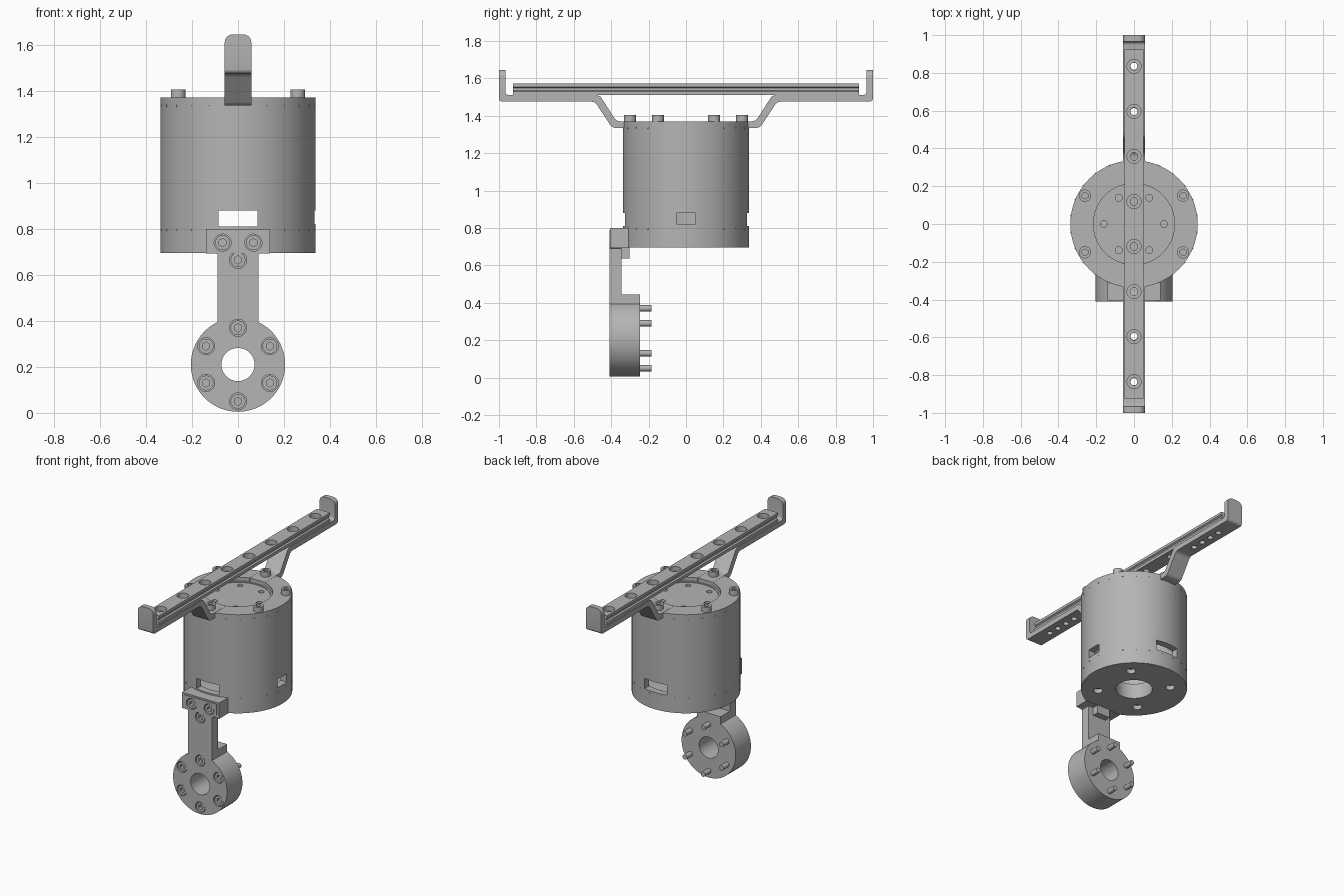
import bpy, bmesh, math
from mathutils import Matrix, Vector

if "Cube" in bpy.data.objects:
    bpy.data.objects.remove(bpy.data.objects["Cube"])

GREY = (0.46, 0.46, 0.46, 1)
metal = bpy.data.materials.new("grey metal")
metal.use_nodes = True
metal.diffuse_color = GREY
metal.node_tree.nodes["Principled BSDF"].inputs["Base Color"].default_value = GREY

AXES = {"x": Matrix.Rotation(math.pi / 2, 4, "Y"),
        "y": Matrix.Rotation(-math.pi / 2, 4, "X"),
        "z": Matrix.Identity(4)}
SIX = [math.radians(30 + 60 * i) for i in range(6)]


def finish(name, bm):
    bmesh.ops.recalc_face_normals(bm, faces=bm.faces)
    mesh = bpy.data.meshes.new(name)
    bm.to_mesh(mesh)
    bm.free()
    mesh.materials.append(metal)
    obj = bpy.data.objects.new(name, mesh)
    bpy.context.collection.objects.link(obj)
    return obj


def smooth(obj):
    obj.data.polygons.foreach_set("use_smooth", [True] * len(obj.data.polygons))
    obj.data.set_sharp_from_angle(angle=math.radians(30))
    return obj


def add_cyl(bm, r, depth, centre, axis="z", sides=32):
    bmesh.ops.create_cone(bm, cap_ends=True, segments=sides, radius1=r, radius2=r,
                          depth=depth, matrix=Matrix.Translation(centre) @ AXES[axis])


def add_box(bm, lo, hi):
    lo, hi = Vector(lo), Vector(hi)
    bmesh.ops.create_cube(bm, size=1, matrix=Matrix.Translation((lo + hi) / 2)
                          @ Matrix.Diagonal((*(hi - lo), 1)))


def box(name, lo, hi):
    bm = bmesh.new()
    add_box(bm, lo, hi)
    return finish(name, bm)


def prism(points, a, b, place):
    """Extrude a 2D outline from a to b; place(u, v, t) gives the 3D point."""
    bm = bmesh.new()
    face = bm.faces.new([bm.verts.new(place(u, v, a)) for u, v in points])
    new = bmesh.ops.extrude_face_region(bm, geom=[face])["geom"]
    shift = Vector(place(0, 0, b)) - Vector(place(0, 0, a))
    bmesh.ops.translate(bm, vec=shift, verts=[g for g in new if isinstance(g, bmesh.types.BMVert)])
    return bm


def cut(obj, bm):
    cutter = finish("cutter", bm)
    cutter.hide_render = True
    mod = obj.modifiers.new("cut", "BOOLEAN")
    mod.operation, mod.solver, mod.object = "DIFFERENCE", "EXACT", cutter
    bpy.context.view_layer.objects.active = obj
    bpy.ops.object.modifier_apply(modifier=mod.name)
    bpy.data.objects.remove(cutter)


def copy(obj, name, location, rotation=(0, 0, 0)):
    dup = bpy.data.objects.new(name, obj.data)
    dup.location, dup.rotation_euler = location, rotation
    bpy.context.collection.objects.link(dup)
    return dup


# Hollow drum with a recessed lid and open bottom bore
profile = [(0.117, 0.695), (0.337, 0.695), (0.337, 1.37), (0.215, 1.37), (0.215, 1.345),
           (0.202, 1.345), (0.202, 1.34), (0, 1.34), (0, 1.29), (0.29, 1.29),
           (0.29, 0.8), (0.117, 0.8)]
bm = bmesh.new()
ring = [bm.verts.new((r, 0, z)) for r, z in profile]
edges = [bm.edges.new((ring[i - 1], v)) for i, v in enumerate(ring) if i != 8]
bmesh.ops.spin(bm, geom=ring + edges, axis=(0, 0, 1), cent=(0, 0, 0),
               angle=math.tau, steps=72, use_duplicate=False)
bmesh.ops.remove_doubles(bm, verts=bm.verts, dist=0.0005)
drum = finish("drum", bm)

# Drum windows, arm slots, lid holes and bottom mounting holes
bm = bmesh.new()
add_box(bm, (-0.085, -0.5, 0.81), (0.085, 0.5, 0.88))
cut(drum, bm)
bm = bmesh.new()
add_box(bm, (0.1, -0.05, 0.822), (0.5, 0.05, 0.88))
for s in (-1, 1):
    add_box(bm, (-0.059, min(s * 0.19, s * 0.4), 1.343), (0.059, max(s * 0.19, s * 0.4), 1.42))
for a in SIX:
    add_cyl(bm, 0.018, 0.04, (0.16 * math.sin(a), 0.16 * math.cos(a), 1.34), sides=20)
for i in range(4):
    a = math.radians(45 + 90 * i)
    add_cyl(bm, 0.03, 0.06, (0.23 * math.cos(a), 0.23 * math.sin(a), 0.695), sides=24)
cut(drum, bm)
smooth(drum)

# Rows of tiny rivets around the drum
bm = bmesh.new()
add_cyl(bm, 0.005, 0.006, (0, 0, 0), "x", 8)
rivet = finish("rivet", bm)
for z in (0.795, 1.335):
    for i in range(24):
        a = math.tau * (i + 0.5) / 24
        copy(rivet, "rivet", (0.336 * math.cos(a), 0.336 * math.sin(a), z), (0, 0, a))
bpy.data.objects.remove(rivet)

# Socket screw, reused everywhere
bm = bmesh.new()
add_cyl(bm, 0.032, 0.035, (0, 0, 0.0175))
screw = finish("screw", bm)
bm = bmesh.new()
add_cyl(bm, 0.018, 0.04, (0, 0, 0.035), sides=6)
cut(screw, bm)
smooth(screw)
for a in SIX:
    copy(screw, "lid_screw", (0.3 * math.cos(a), 0.3 * math.sin(a), 1.37))

# Bent strip arms that carry the rail
strip = [(0.21, 1.335), (0.395, 1.335), (0.487, 1.475), (1, 1.475), (1, 1.645), (0.965, 1.645),
         (0.965, 1.51), (0.462, 1.51), (0.372, 1.37), (0.21, 1.37)]
bm = prism(strip, -0.058, 0.058, lambda u, v, t: (t, u, v))


def along(e, i):
    d = (e.verts[0].co - e.verts[1].co).normalized()
    return abs(d[i]) > 0.99


bends = [e for e in bm.edges if along(e, 0) and 0.22 < e.verts[0].co.y and e.verts[0].co.z < 1.6]
bmesh.ops.bevel(bm, geom=bends, offset=0.018, segments=4, affect="EDGES", profile=0.5)
tips = [e for e in bm.edges if along(e, 1) and e.verts[0].co.z > 1.64]
bmesh.ops.bevel(bm, geom=tips, offset=0.035, segments=6, affect="EDGES", profile=0.5)
arm = finish("back_arm", bm)
bm = bmesh.new()
for i in range(4):
    add_cyl(bm, 0.019, 0.2, (0, 0.595 + 0.08 * i, 1.5), sides=20)
cut(arm, bm)
smooth(arm)
copy(arm, "front_arm", (0, 0, 0), (0, 0, math.pi))

# Grooved guide rail with counterbored holes
side = [(0.05, 1.51), (0.05, 1.53), (0.04, 1.536), (0.04, 1.547), (0.05, 1.553), (0.05, 1.572)]
outline = side + [(-x, z) for x, z in reversed(side)]
rail = finish("rail", prism(outline, -0.925, 0.925, lambda u, v, t: (u, t, v)))
for r, z in ((0.037, 1.6), (0.02, 1.5)):
    bm = bmesh.new()
    for i in range(8):
        add_cyl(bm, r, 0.12, (0, 0.2385 * (i - 3.5), z), sides=24)
    cut(rail, bm)
smooth(rail)

# Hanging leg: a round flange with a neck, built as a front plate and a thicker back
FLANGE_Z, FLANGE_R, NECK = 0.21, 0.205, 0.09


def keyhole(head):
    start = math.asin(NECK / FLANGE_R)
    steps = 56
    arc = []
    for i in range(steps + 1):
        a = start + (math.tau - 2 * start) * i / steps
        arc.append((FLANGE_R * math.sin(a), FLANGE_Z + FLANGE_R * math.cos(a)))
    return head + arc + [(-x, z) for x, z in reversed(head)]


def to_y(u, v, t):
    return (u, t, v)


head = [(0.125, 0.79), (0.125, 0.715), (0.11, 0.7), (NECK, 0.69)]
plate = finish("leg_plate", prism(keyhole(head), -0.41, -0.345, to_y))
back = finish("flange_back", prism(keyhole([(NECK, 0.445)]), -0.346, -0.245, to_y))
flange_spots = [(0.16 * math.cos(a), FLANGE_Z + 0.16 * math.sin(a)) for a in SIX]
spots = flange_spots + [(-0.067, 0.74), (0.067, 0.74), (0, 0.665)]
for part in (plate, back):
    bm = bmesh.new()
    add_cyl(bm, 0.072, 0.5, (0, -0.33, FLANGE_Z), "y", 48)
    if part is plate:
        for x, z in spots:
            add_cyl(bm, 0.037, 0.08, (x, -0.41, z), "y")
    cut(part, bm)
    smooth(part)
for x, z in spots:
    copy(screw, "leg_screw", (x, -0.37, z), (math.pi / 2, 0, 0))
bpy.data.objects.remove(screw)

# Screw shanks out of the flange back
for x, z in flange_spots:
    bm = bmesh.new()
    add_cyl(bm, 0.017, 0.08, (x, -0.225, z), "y", 20)
    smooth(finish("screw_shank", bm))

# Clamp block on the drum and the small nut block below it
block = box("clamp_block", (-0.14, -0.405, 0.692), (0.14, -0.305, 0.8))
bm = bmesh.new()
for x in (-0.067, 0.067):
    add_cyl(bm, 0.037, 0.08, (x, -0.41, 0.74), "y")
cut(block, bm)
box("nut_block", (-0.05, -0.35, 0.637), (0.05, -0.302, 0.7))
